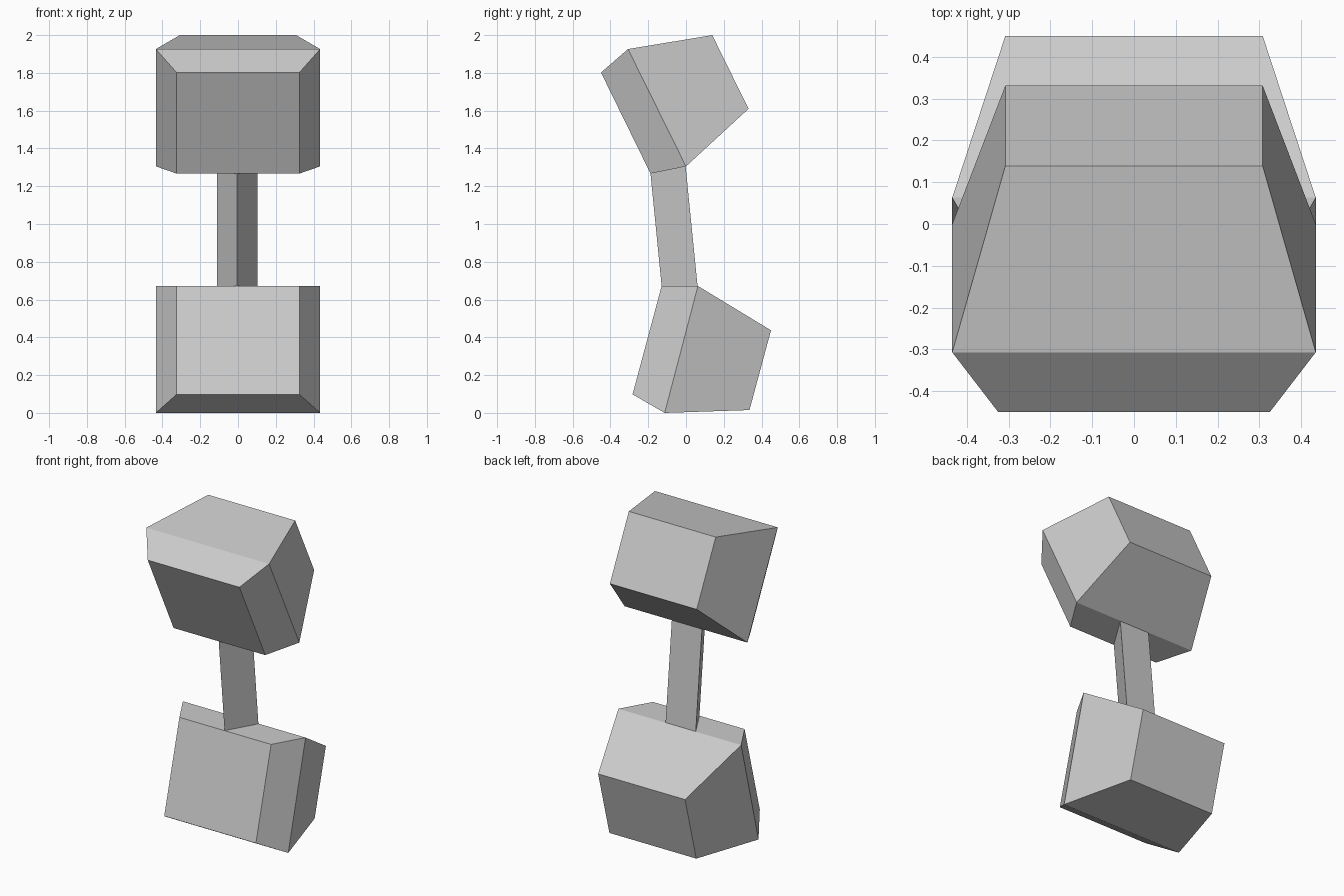
import bpy, bmesh

if "Cube" in bpy.data.objects:
    bpy.data.objects.remove(bpy.data.objects["Cube"])


def make_loft(name, rings):
    """Skin equal-sized rings of 3D points and cap both ends."""
    bm = bmesh.new()
    loops = [[bm.verts.new(p) for p in ring] for ring in rings]
    n = len(loops[0])
    for a, b in zip(loops, loops[1:]):
        for i in range(n):
            j = (i + 1) % n
            bm.faces.new((a[i], a[j], b[j], b[i]))
    bm.faces.new(loops[0])
    bm.faces.new(loops[-1])
    bmesh.ops.recalc_face_normals(bm, faces=bm.faces)
    mesh = bpy.data.meshes.new(name)
    bm.to_mesh(mesh)
    bm.free()
    obj = bpy.data.objects.new(name, mesh)
    bpy.context.collection.objects.link(obj)
    return obj


def block_ring(half_width, bottom, top):
    """Rectangle symmetric in x between two (y, z) points."""
    w = half_width
    return [(-w, *bottom), (w, *bottom), (w, *top), (-w, *top)]


def triangle_ring(front, back, half_width=0.107, cx=-0.005):
    """Triangle with its point at the front."""
    return [(cx, *front), (cx + half_width, *back), (cx - half_width, *back)]


# Faceted lower block: front, widest and back sections
make_loft("lower_block", [
    block_ring(0.325, (-0.283, 0.098), (-0.129, 0.672)),
    block_ring(0.435, (-0.113, 0.0), (0.063, 0.672)),
    block_ring(0.308, (0.336, 0.015), (0.45, 0.437)),
])

# Faceted upper block, tilted the other way
make_loft("upper_block", [
    block_ring(0.325, (-0.188, 1.267), (-0.45, 1.802)),
    block_ring(0.435, (0.0, 1.305), (-0.307, 1.926)),
    block_ring(0.308, (0.331, 1.61), (0.139, 2.0)),
])

# Three-sided connecting bar
make_loft("connecting_bar", [
    triangle_ring((-0.129, 0.672), (0.061, 0.672)),
    triangle_ring((-0.188, 1.267), (-0.002, 1.305)),
])
